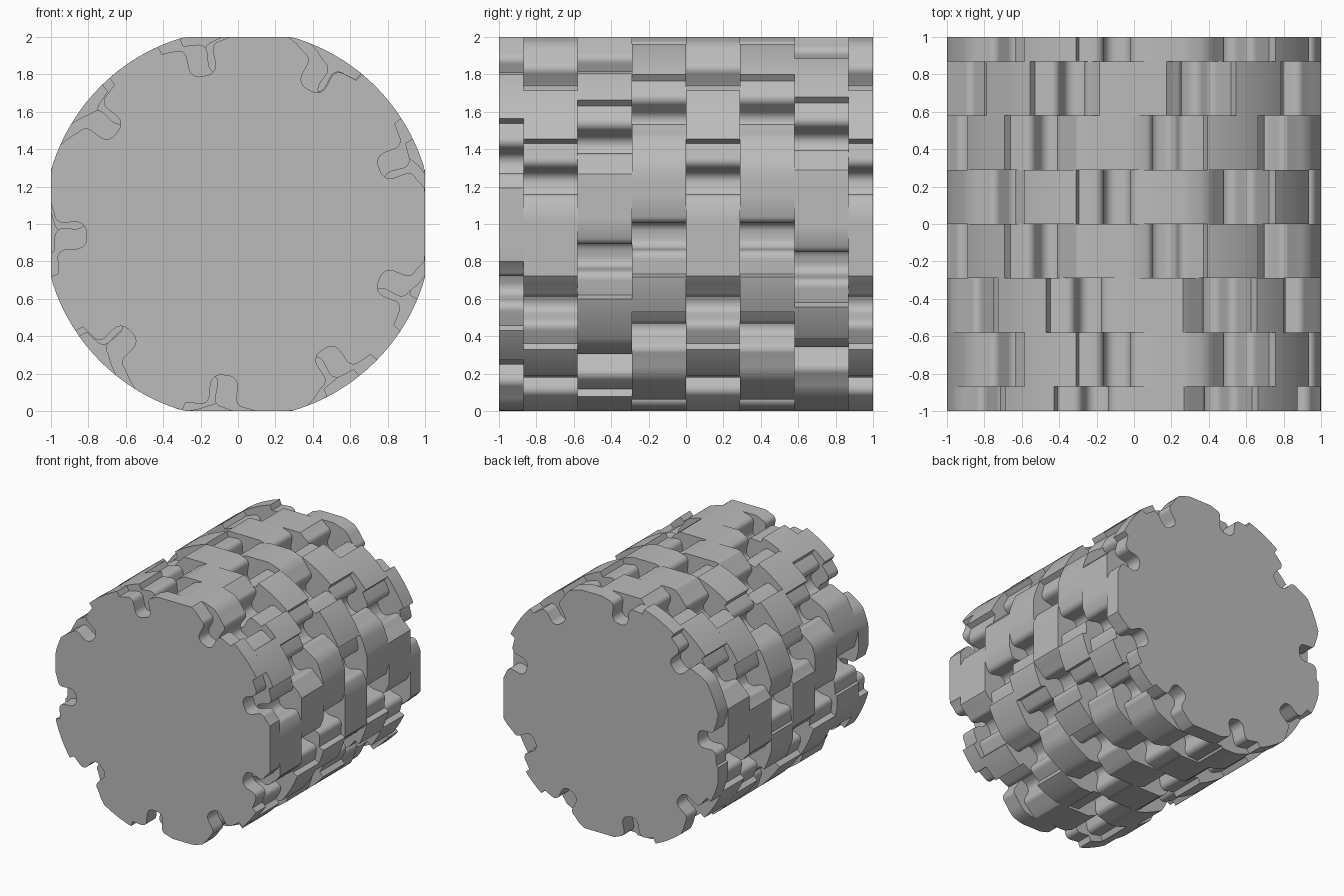
import bpy, bmesh, math

if "Cube" in bpy.data.objects:
    bpy.data.objects.remove(bpy.data.objects["Cube"])

R = 1.04  # drum radius before the four flat sides are trimmed
# slot centre angle, side of the shallow ledge (1 = anticlockwise)
SLOTS = [(21.2, 1), (62, -1), (102.7, 1), (143, -1), (184, 1),
         (225, -1), (265, -1), (304, 1), (338.4, -1)]
# ring edges along the drum and the turn of each ring
EDGES = [-1, -0.87, -0.58, -0.29, 0, 0.29, 0.58, 0.87, 1]
TURNS = [0, -7, 84, 17.5, -7, 17.5, 8, -7]

grey = bpy.data.materials.new("grey")
grey.diffuse_color = (0.5, 0.5, 0.5, 1)
grey.use_nodes = True
grey.node_tree.nodes["Principled BSDF"].inputs["Base Color"].default_value = grey.diffuse_color


def arc(cx, cy, r, a0, a1, n=6):
    return [(cx + r * math.cos(math.radians(a0 + (a1 - a0) * i / n)),
             cy + r * math.sin(math.radians(a0 + (a1 - a0) * i / n))) for i in range(n + 1)]


def slot_points():
    """Slot section as (tangent, radial) points, with the ledge on the + side."""
    pts = [(-0.235, 1.013), (-0.18, 1.0)]           # sloped shoulder
    pts += arc(-0.117, 0.93, 0.045, 90, 0)          # rounded lip
    pts += arc(-0.017, 0.867, 0.055, 180, 270)      # rounded floor
    pts += arc(0.017, 0.867, 0.055, 270, 360)
    pts += arc(0.117, 0.93, 0.045, 180, 90)         # rounded lip
    pts += [(0.197, 0.975), (0.21, 1.018)]          # ledge and its step
    return pts


def ring_profile(turn):
    polar = []
    for deg, side in SLOTS:
        pts = slot_points()
        if side < 0:
            pts = [(-t, h) for t, h in reversed(pts)]
        polar.append([(math.radians(deg + turn) + math.atan2(t, h), math.hypot(t, h))
                      for t, h in pts])
    out = []
    for i, slot in enumerate(polar):
        out += slot
        a0 = slot[-1][0]
        a1 = polar[(i + 1) % len(polar)][0][0] + (2 * math.pi if i == len(polar) - 1 else 0)
        n = max(2, int((a1 - a0) / math.radians(2)))
        out += [(a0 + (a1 - a0) * k / n, R) for k in range(1, n)]
    # trim the round section to the square envelope
    clamp = lambda v: max(-1.0, min(1.0, v))
    return [(clamp(r * math.cos(a)), clamp(r * math.sin(a)) + 1) for a, r in out]


# stack of slotted rings
for i, turn in enumerate(TURNS):
    prof = ring_profile(turn)
    bm = bmesh.new()
    front = [bm.verts.new((x, EDGES[i], z)) for x, z in prof]
    back = [bm.verts.new((x, EDGES[i + 1], z)) for x, z in prof]
    bm.faces.new(front)
    bm.faces.new(back[::-1])
    n = len(prof)
    for k in range(n):
        j = (k + 1) % n
        bm.faces.new((front[j], front[k], back[k], back[j]))
    bmesh.ops.recalc_face_normals(bm, faces=bm.faces)
    me = bpy.data.meshes.new("slotted_ring")
    bm.to_mesh(me)
    bm.free()
    me.materials.append(grey)
    ob = bpy.data.objects.new(f"slotted_ring_{i + 1}", me)
    bpy.context.collection.objects.link(ob)
    bpy.context.view_layer.objects.active = ob
    ob.select_set(True)

bpy.ops.object.shade_smooth_by_angle(angle=math.radians(30))
